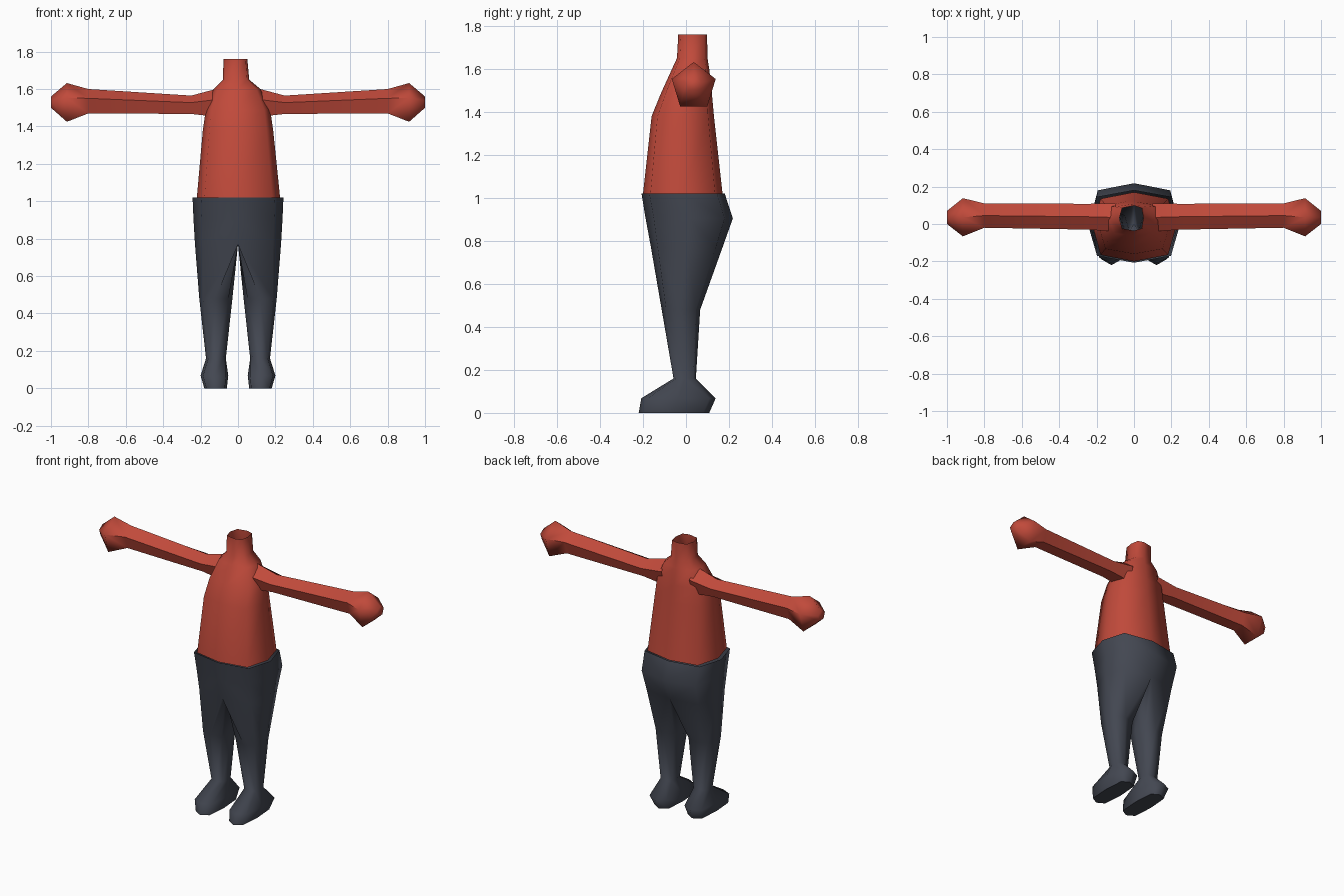
import bpy, bmesh, math

if "Cube" in bpy.data.objects:
    bpy.data.objects.remove(bpy.data.objects["Cube"])


def material(name, rgb):
    m = bpy.data.materials.new(name)
    m.diffuse_color = (*rgb, 1)
    m.use_nodes = True
    m.node_tree.nodes["Principled BSDF"].inputs["Base Color"].default_value = m.diffuse_color
    return m


RED = material("red shirt", (0.53, 0.068, 0.043))
SLATE = material("dark slate", (0.056, 0.063, 0.083))


def spow(v, e):
    return math.copysign(abs(v) ** e, v) if abs(v) > 1e-6 else 0.0


def loft(name, rings, mat, cap_end=False, mirror=False):
    """Skin a list of equal-length point rings; drop faces on the mirror plane."""
    bm = bmesh.new()
    loops = [[bm.verts.new(p) for p in ring] for ring in rings]
    n = len(loops[0])
    for a, b in zip(loops, loops[1:]):
        for i in range(n):
            j = (i + 1) % n
            quad = (a[i], a[j], b[j], b[i])
            if mirror and all(abs(v.co.x) < 1e-5 for v in quad):
                continue
            bm.faces.new(quad)
    if cap_end:
        bm.faces.new(loops[-1])
    bmesh.ops.delete(bm, geom=[v for v in bm.verts if not v.link_faces], context='VERTS')
    bmesh.ops.recalc_face_normals(bm, faces=bm.faces)
    # open lofts: make sure the skin faces outward
    centre_x = sum(v.co.x for v in bm.verts) / len(bm.verts)
    f = max(bm.faces, key=lambda q: q.calc_center_median().y)
    if f.normal.y < 0:
        bmesh.ops.reverse_faces(bm, faces=bm.faces)
    me = bpy.data.meshes.new(name)
    bm.to_mesh(me)
    bm.free()
    me.materials.append(mat)
    me.polygons.foreach_set("use_smooth", [True] * len(me.polygons))
    me.set_sharp_from_angle(angle=math.radians(65))
    ob = bpy.data.objects.new(name, me)
    bpy.context.collection.objects.link(ob)
    if mirror:
        mod = ob.modifiers.new("mirror", 'MIRROR')
        mod.use_clip = True
        mod.merge_threshold = 0.0005
    return ob


def body_ring(z, cx, outer, inner, front, back, e=0.6, n=8):
    """Rounded-box ring; separate reach on the outer and inner side of cx."""
    cy, ry = (front + back) / 2, (back - front) / 2
    pts = []
    for i in range(n):
        a = 2 * math.pi * i / n
        c, s = spow(math.cos(a), e), spow(math.sin(a), e)
        pts.append((cx + c * (outer if c > 0 else inner), cy + ry * s, z))
    return pts


def arm_ring(x, z_low, z_high, y_front, y_back):
    """Five-sided ring, one corner on top."""
    h = (z_high - z_low) / (1 + math.cos(math.pi / 5))
    w = (y_back - y_front) / 2 / math.sin(2 * math.pi / 5)
    cy, cz = (y_front + y_back) / 2, z_high - h
    return [(x, cy + w * math.sin(2 * math.pi * i / 5),
             cz + h * math.cos(2 * math.pi * i / 5)) for i in range(5)]


# shirt body with open hem and open neck
loft("shirt_torso", [
    body_ring(1.02, 0, 0.225, 0.22, -0.20, 0.17),
    body_ring(1.38, 0, 0.188, 0.188, -0.16, 0.13),
    body_ring(1.49, 0, 0.172, 0.172, -0.115, 0.12),
    body_ring(1.60, 0, 0.12, 0.13, -0.065, 0.108),
    body_ring(1.65, 0, 0.06, 0.08, -0.042, 0.10),
    body_ring(1.76, 0, 0.05, 0.078, -0.036, 0.098),
], RED)

# sleeves ending in blunt rounded hands
loft("sleeves_and_hands", [
    arm_ring(0.10, 1.45, 1.605, -0.04, 0.11),
    arm_ring(0.25, 1.467, 1.565, -0.03, 0.108),
    arm_ring(0.80, 1.47, 1.60, -0.02, 0.11),
    arm_ring(0.915, 1.425, 1.632, -0.066, 0.138),
    arm_ring(1.00, 1.50, 1.56, 0.0, 0.07),
], RED, cap_end=True, mirror=True)

# trousers: open waist, seat, legs tapering to ankles, then shoes
loft("trousers_and_shoes", [
    body_ring(1.02, 0, 0.243, 0, -0.207, 0.18),
    body_ring(0.905, 0, 0.238, 0, -0.188, 0.218),
    body_ring(0.77, 0, 0.23, 0, -0.163, 0.17),
    body_ring(0.48, 0.12, 0.087, 0.09, -0.113, 0.066, 0.75),
    body_ring(0.16, 0.118, 0.053, 0.053, -0.058, 0.046, 0.75),
    body_ring(0.068, 0.125, 0.075, 0.073, -0.208, 0.138, 0.55),
    body_ring(0.0, 0.12, 0.06, 0.06, -0.22, 0.108, 0.55),
], SLATE, cap_end=True, mirror=True)
